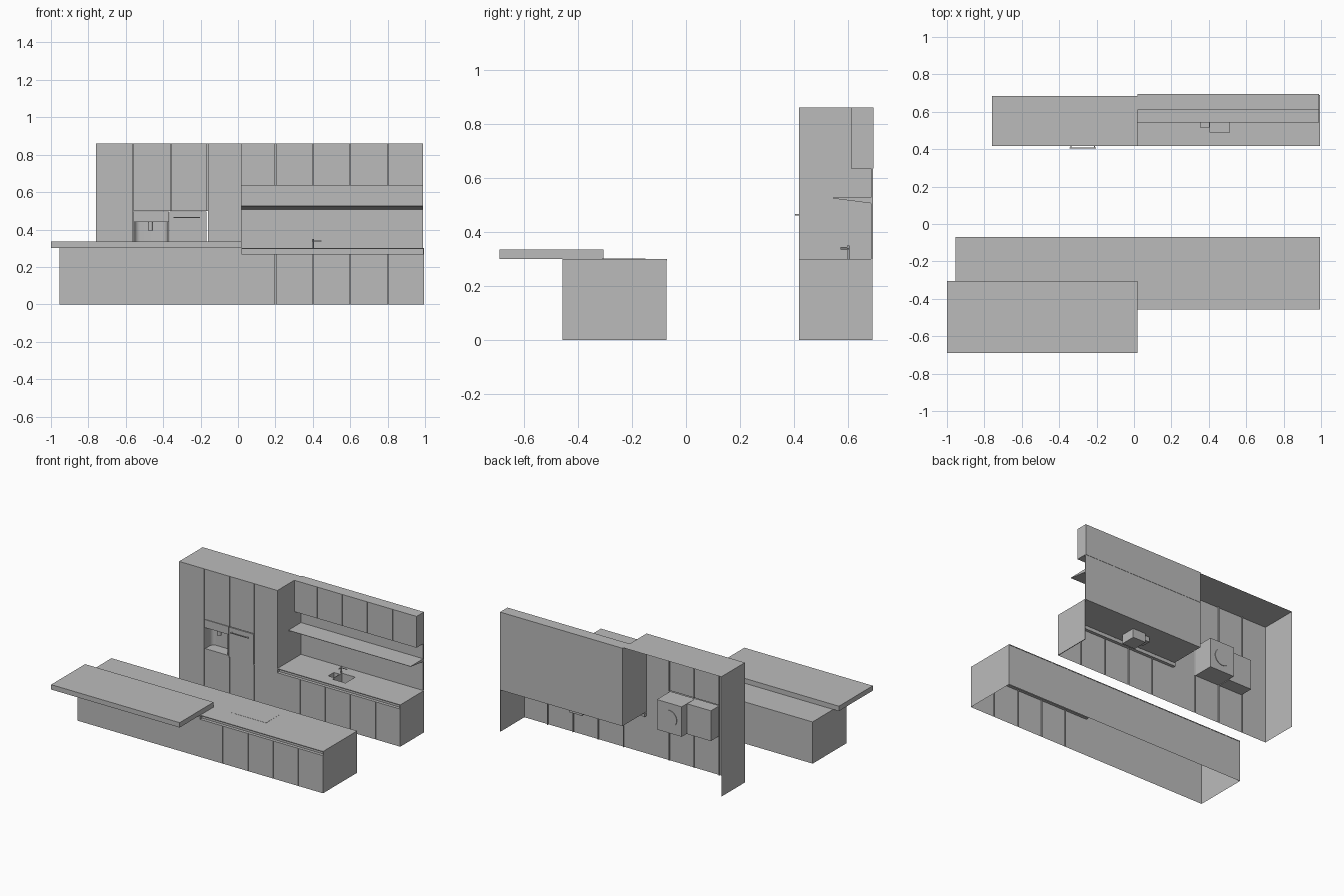
import bpy, bmesh, math
from mathutils import Vector, Matrix

if "Cube" in bpy.data.objects:
    bpy.data.objects.remove(bpy.data.objects["Cube"])

grey = bpy.data.materials.new("plain grey")
grey.diffuse_color = (0.5, 0.5, 0.5, 1)
grey.use_nodes = True
grey.node_tree.nodes["Principled BSDF"].inputs["Base Color"].default_value = grey.diffuse_color


def finish(name, bm):
    me = bpy.data.meshes.new(name)
    bm.to_mesh(me)
    bm.free()
    me.materials.append(grey)
    ob = bpy.data.objects.new(name, me)
    bpy.context.collection.objects.link(ob)
    return ob


def shell(name, x, y, z, skip=()):
    """Box with some sides left open."""
    sides = {"left": (0, 4, 6, 2), "right": (1, 3, 7, 5), "front": (0, 1, 5, 4),
             "back": (2, 6, 7, 3), "bottom": (0, 2, 3, 1), "top": (4, 5, 7, 6)}
    bm = bmesh.new()
    v = [bm.verts.new((x[i & 1], y[(i >> 1) & 1], z[i >> 2])) for i in range(8)]
    for side, idx in sides.items():
        if side not in skip:
            bm.faces.new([v[i] for i in idx])
    bmesh.ops.delete(bm, geom=[q for q in v if not q.link_faces], context="VERTS")
    return finish(name, bm)


def doors(name, x, y, z, seams, gap=0.004, depth=0.01):
    """Row of door fronts with narrow grooves between them."""
    path = [(x[0], y)]
    for s in sorted(seams):
        a, b = s - gap / 2, s + gap / 2
        path += [(a, y), (a, y + depth), (b, y + depth), (b, y)]
    path.append((x[1], y))
    bm = bmesh.new()
    low = [bm.verts.new((px, py, z[0])) for px, py in path]
    high = [bm.verts.new((px, py, z[1])) for px, py in path]
    for i in range(len(path) - 1):
        bm.faces.new((low[i], low[i + 1], high[i + 1], high[i]))
    return finish(name, bm)


def sheet(name, xs, ys, z, holes):
    """Flat worktop divided into cells, with some cells left out."""
    bm = bmesh.new()
    v = [[bm.verts.new((a, b, z)) for b in ys] for a in xs]
    for i in range(len(xs) - 1):
        for j in range(len(ys) - 1):
            if (i, j) not in holes:
                bm.faces.new((v[i][j], v[i + 1][j], v[i + 1][j + 1], v[i][j + 1]))
    return finish(name, bm)


def cylinder(name, centre, radius, length, axis="Z", sides=16):
    bm = bmesh.new()
    bmesh.ops.create_cone(bm, cap_ends=True, segments=sides, radius1=radius,
                          radius2=radius, depth=length)
    rot = {"Z": Matrix(), "X": Matrix.Rotation(math.pi / 2, 4, "Y"),
           "Y": Matrix.Rotation(math.pi / 2, 4, "X")}[axis]
    bmesh.ops.transform(bm, matrix=Matrix.Translation(Vector(centre)) @ rot, verts=bm.verts)
    for f in bm.faces:
        f.smooth = len(f.verts) == 4
    for e in bm.edges:
        e.smooth = all(len(f.verts) == 4 for f in e.link_faces)
    return finish(name, bm)


SEAMS = [0.2, 0.4, 0.6, 0.8]

# Island: open underneath, with a recessed grip channel over the doors
shell("island_body", (-0.955, 0.995), (-0.457, -0.072), (0, 0.295),
      ("front", "bottom", "top"))
shell("island_plain_front", (-0.955, 0.02), (-0.457, -0.45), (0, 0.295),
      ("back", "top", "bottom", "left", "right"))
doors("island_doors", (0.02, 0.995), -0.457, (0, 0.27), SEAMS)
shell("island_grip_channel", (0.02, 0.993), (-0.457, -0.435), (0.27, 0.295),
      ("front", "top", "right"))
shell("island_worktop", (-0.955, 0.995), (-0.457, -0.07), (0.295, 0.30), ("bottom",))
shell("bar_slab", (-1.0, 0.02), (-0.69, -0.305), (0.30, 0.335))
shell("hob", (0.16, 0.44), (-0.31, -0.15), (0.30, 0.301), ("bottom",))

# Wall base units with worktop and two sink bowls
doors("base_doors", (0.02, 0.995), 0.418, (0, 0.27), SEAMS)
shell("base_end_panel", (0.99, 0.995), (0.418, 0.69), (0, 0.30))
shell("base_grip_channel", (0.02, 0.99), (0.418, 0.44), (0.27, 0.295),
      ("front", "top", "right"))
shell("worktop_front_edge", (0.02, 0.995), (0.418, 0.44), (0.295, 0.30),
      ("back", "top", "left"))
sheet("worktop", (0.02, 0.355, 0.40, 0.405, 0.51, 0.995),
      (0.418, 0.49, 0.515, 0.58, 0.60, 0.69), 0.30,
      {(1, 2), (3, 1), (3, 2), (3, 3)})
shell("large_sink_bowl", (0.405, 0.51), (0.49, 0.60), (0.235, 0.30), ("top",))
shell("small_sink_bowl", (0.355, 0.40), (0.515, 0.58), (0.265, 0.30), ("top",))

# Tap
cylinder("tap_stem", (0.40, 0.60, 0.325), 0.005, 0.05)
cylinder("tap_spout", (0.40, 0.587, 0.34), 0.004, 0.03, "Y")
cylinder("tap_lever", (0.424, 0.60, 0.338), 0.003, 0.044, "X")

# Back panel, wall cabinets and tapered shelf
shell("back_panel", (0.02, 0.99), (0.685, 0.692), (0.30, 0.86))
shell("wall_cabinet_body", (0.02, 0.99), (0.61, 0.694), (0.635, 0.86), ("front",))
doors("wall_cabinet_doors", (0.02, 0.99), 0.61, (0.635, 0.86), SEAMS)
bm = bmesh.new()
ends = [[bm.verts.new((x, y, z)) for y, z in
         ((0.543, 0.524), (0.685, 0.506), (0.685, 0.528), (0.543, 0.527))]
        for x in (0.02, 0.99)]
bm.faces.new(ends[0][::-1])
bm.faces.new(ends[1])
for i in range(4):
    j = (i + 1) % 4
    bm.faces.new((ends[0][i], ends[0][j], ends[1][j], ends[1][i]))
bmesh.ops.recalc_face_normals(bm, faces=bm.faces)
finish("shelf", bm)

# Tall cabinets: open behind and underneath
shell("tall_top_and_side", (-0.76, 0.02), (0.418, 0.685), (0, 0.86),
      ("front", "back", "bottom", "right"))
shell("tall_right_side", (-0.76, 0.02), (0.418, 0.685), (0.30, 0.86),
      ("front", "back", "bottom", "top", "left"))
doors("tall_left_door", (-0.76, -0.558), 0.418, (0, 0.86), [-0.561])
doors("tall_right_door", (-0.16, 0.02), 0.418, (0, 0.86), [])
doors("tall_upper_doors", (-0.558, -0.16), 0.418, (0.50, 0.86), [-0.36, -0.163])
doors("tall_lower_doors", (-0.558, -0.16), 0.418, (0, 0.28), [-0.36, -0.163])

# Built-in coffee machine: control strip, frame sides, niche with rounded corners
shell("coffee_control_strip", (-0.558, -0.37), (0.418, 0.51), (0.44, 0.497))
r, x0, x1, y0, y1 = 0.03, -0.553, -0.378, 0.418, 0.50
path = [(x0, y0)]
path += [(x0 + r - r * math.cos(math.radians(a)), y1 - r + r * math.sin(math.radians(a)))
         for a in range(0, 91, 15)]
path += [(x1 - r + r * math.sin(math.radians(a)), y1 - r + r * math.cos(math.radians(a)))
         for a in range(0, 91, 15)]
path.append((x1, y0))
bm = bmesh.new()
low = [bm.verts.new((x, y, 0.29)) for x, y in path]
high = [bm.verts.new((x, y, 0.44)) for x, y in path]
for i in range(len(path) - 1):
    f = bm.faces.new((low[i], low[i + 1], high[i + 1], high[i]))
    f.smooth = True
bm.faces.new(low[::-1])
bm.faces.new(high)
finish("coffee_niche", bm)
shell("coffee_casing", (-0.558, -0.37), (0.418, 0.515), (0.28, 0.497), ("front",))
shell("coffee_sill", (-0.558, -0.37), (0.418, 0.43), (0.28, 0.29))
cylinder("coffee_spout", (-0.468, 0.455, 0.42), 0.014, 0.05)

# Built-in oven with bar handle and a fan ring behind
shell("oven", (-0.365, -0.168), (0.418, 0.57), (0.28, 0.495))
cylinder("oven_fan_cover", (-0.267, 0.571, 0.385), 0.06, 0.006, "Y", 32)
shell("oven_handle", (-0.345, -0.203), (0.403, 0.408), (0.461, 0.466))
for x in (-0.34, -0.213):
    shell("oven_handle_post", (x, x + 0.005), (0.407, 0.42), (0.461, 0.466))
